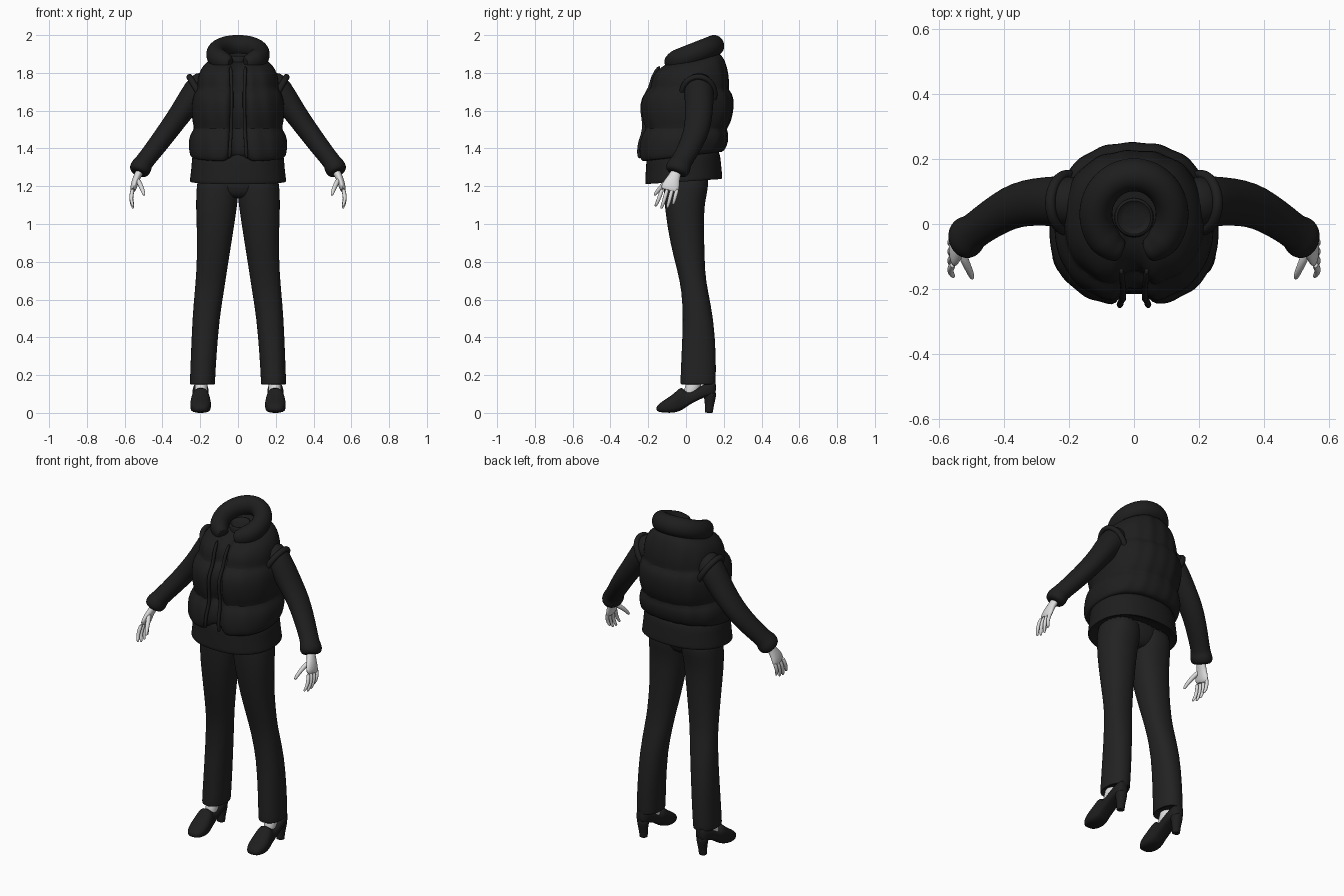
import bpy, math
from mathutils import Vector


def material(name, c):
    m = bpy.data.materials.new(name)
    m.diffuse_color = (c[0], c[1], c[2], 1)
    return m


BLACK = material("black_fabric", (0.013, 0.013, 0.013))
PANTS = material("soft_black", (0.016, 0.016, 0.016))
SKIN = material("pale_grey", (0.72, 0.72, 0.72))


def loft(name, rings, mat, mirror=False, closed=False, sub=1):
    """Skin a list of equal rings, cap the ends, optionally mirror in x."""
    n, k = len(rings[0]), len(rings)
    verts = [p for r in rings for p in r]
    faces = []
    for i in range(k if closed else k - 1):
        a, b = i * n, (i + 1) % k * n
        for j in range(n):
            q = (j + 1) % n
            faces.append((a + j, a + q, b + q, b + j))
    if not closed:
        faces += [tuple(range(n))[::-1], tuple(range((k - 1) * n, k * n))]
    me = bpy.data.meshes.new(name)
    me.from_pydata(verts, [], faces)
    me.materials.append(mat)
    ob = bpy.data.objects.new(name, me)
    bpy.context.collection.objects.link(ob)
    # consistent outward normals
    import bmesh
    bm = bmesh.new()
    bm.from_mesh(me)
    bmesh.ops.recalc_face_normals(bm, faces=bm.faces)
    bm.to_mesh(me)
    bm.free()
    if mirror:
        ob.modifiers.new("mirror", 'MIRROR').use_mirror_merge = False
    if sub:
        s = ob.modifiers.new("smooth", 'SUBSURF')
        s.levels = s.render_levels = sub
    return ob


def spow(v, e):
    return math.copysign(abs(v) ** e, v)


def flat_ring(x0, x1, yf, yb, zf, zb, n=32, e=1.0):
    """Level or tilted oval; front height zf, back height zb."""
    out = []
    for j in range(n):
        a = 2 * math.pi * j / n
        c, s = spow(math.cos(a), e), spow(math.sin(a), e)
        t = (s + 1) / 2
        out.append(Vector(((x0 + x1) / 2 + (x1 - x0) / 2 * c,
                           yf + (yb - yf) * t, zf + (zb - zf) * t)))
    return out


def tube(name, pts, mat, up=(0, 1, 0), n=16, closed=False, **kw):
    """Oval tube through (x, y, z, radius along up, radius across)."""
    P = [Vector(p[:3]) for p in pts]
    k, rings = len(P), []
    for i, p in enumerate(pts):
        if closed:
            t = P[(i + 1) % k] - P[i - 1]
        else:
            t = P[min(i + 1, k - 1)] - P[max(i - 1, 0)]
        t.normalize()
        u = Vector(up)
        u = (u - t * u.dot(t)).normalized()
        v = t.cross(u)
        rings.append([P[i] + u * p[3] * math.cos(2 * math.pi * j / n)
                      + v * p[4] * math.sin(2 * math.pi * j / n) for j in range(n)])
    return loft(name, rings, mat, closed=closed, **kw)


# Trousers: flared legs and a pelvis
leg = [(.165, .14, .235, -.01, .135), (.15, .13, .247, -.02, .147), (.15, .121, .255, -.03, .157),
       (.17, .121, .255, -.03, .158), (.3, .114, .25, -.025, .16), (.5, .098, .242, -.015, .147),
       (.65, .073, .229, -.024, .115), (.74, .06, .221, -.043, .101), (.9, .034, .216, -.085, .097),
       (1.05, .011, .222, -.108, .095), (1.12, .001, .223, -.115, .102), (1.2, -.005, .22, -.12, .12),
       (1.28, -.01, .21, -.12, .12)]
loft("trouser_leg", [flat_ring(a, b, c, d, z, z, 24, .9) for z, a, b, c, d in leg], PANTS, mirror=True)
pelvis = [(1.135, .05, -.07, .05), (1.15, .14, -.1, .08), (1.2, .205, -.118, .108), (1.3, .21, -.12, .12)]
loft("trouser_pelvis", [flat_ring(-r, r, a, b, z, z) for z, r, a, b in pelvis], PANTS)

# Sweater hem below the vest
hem = [(1.25, 1.27, .21, -.16, .14), (1.215, 1.24, .235, -.195, .17), (1.208, 1.236, .256, -.217, .192),
       (1.22, 1.245, .256, -.217, .193), (1.29, 1.3, .247, -.213, .188),
       (1.34, 1.36, .245, -.21, .182), (1.42, 1.42, .23, -.2, .17)]
loft("sweater_hem", [flat_ring(-r, r, a, b, zf, zb, 40, .88) for zf, zb, r, a, b in hem], BLACK)

# Padded vest: front z, front y, back z, back y, half width
vest = [(1.345, -.19, 1.395, .14, .2), (1.327, -.232, 1.378, .18, .24), (1.335, -.248, 1.385, .2, .253),
        (1.37, -.256, 1.415, .217, .26), (1.44, -.25, 1.455, .225, .262), (1.485, -.232, 1.485, .222, .247),
        (1.505, -.214, 1.505, .212, .23), (1.528, -.23, 1.53, .234, .24), (1.6, -.242, 1.6, .251, .247),
        (1.66, -.241, 1.66, .253, .242), (1.7, -.218, 1.695, .24, .228), (1.717, -.188, 1.712, .222, .215),
        (1.74, -.19, 1.74, .229, .216), (1.785, -.18, 1.81, .222, .208), (1.815, -.155, 1.865, .205, .185),
        (1.845, -.12, 1.9, .185, .135), (1.86, -.08, 1.91, .15, .09)]
rings = []
for zf, yf, zb, yb, r in vest:
    ring = flat_ring(-r, r, yf, yb, zf, zb, 72, .86)
    low = max(0, (1.42 - zf) / .1)
    for v in ring:
        # open groove at the front, wider at the rounded lower corners
        if v.y < 0:
            w = max(0, min(1, (.055 + .015 * low - abs(v.x)) / .03))
            v.y += .045 * w * w * (3 - 2 * w)
            v.z += .03 * low * w
        # slight quilted puckers
        v.y += .003 * math.sin(v.x * 75 + zf * 9) * (1 if v.y > 0 else -1)
    rings.append(ring)
loft("padded_vest", rings, BLACK)

# Raised edging either side of the vest opening
edge = [(.045, -.244, 1.345), (.044, -.25, 1.38), (.04, -.244, 1.44), (.036, -.212, 1.505), (.034, -.235, 1.6),
        (.034, -.23, 1.66), (.034, -.186, 1.717), (.036, -.178, 1.78), (.04, -.135, 1.84)]
tube("vest_front_edge", [(*p, .012, .01) for p in edge], BLACK, n=8, mirror=True)

# Armhole rims
axis = Vector((.85, 0, -.5)).normalized()
side = axis.cross(Vector((0, 1, 0)))
rim = []
for i in range(24):
    a = 2 * math.pi * i / 24
    p = Vector((.205, .065, 1.69)) + Vector((0, .088 * math.cos(a), 0)) + side * .105 * math.sin(a)
    rim.append((*p, .018, .016))
tube("armhole_rim", rim, BLACK, up=axis, n=8, closed=True, mirror=True)

# Tall padded collar: tilted horseshoe open at the front
collar = []
for i in range(33):
    a = math.radians(-90 + 17 + 326 * i / 32)
    s = math.sin(a)
    end = min(1, .65 + min(i, 32 - i) * .12)
    collar.append((.118 * math.cos(a), .03 + .122 * s, 1.898 + .048 * s, .057 * end, .052 * end))
tube("padded_collar", collar, BLACK, up=(0, -.3, 1), n=16)
neck = [(1.78, .065), (1.87, .062), (1.895, .06), (1.9, .052), (1.885, .045)]
loft("neckband", [flat_ring(-r, r, .02 - r, .02 + r, z - .008, z + .008, 24) for z, r in neck], BLACK)

# Sleeves with gathered cuffs
sleeve = [(.15, .065, 1.755, .07, .075), (.2, .068, 1.725, .08, .08), (.245, .07, 1.67, .078, .07),
          (.3, .069, 1.59, .074, .061), (.36, .06, 1.508, .07, .057), (.41, .035, 1.44, .064, .054),
          (.46, .002, 1.375, .059, .051), (.5, -.028, 1.325, .056, .049), (.506, -.034, 1.314, .064, .055),
          (.518, -.043, 1.293, .067, .058), (.527, -.05, 1.275, .06, .051), (.53, -.053, 1.268, .045, .035)]
tube("sleeve", sleeve, BLACK, n=20, mirror=True)

# Hands
palm = [(.515, -.045, 1.29, .03, .024), (.532, -.06, 1.255, .03, .02), (.544, -.073, 1.225, .042, .02),
        (.553, -.083, 1.195, .05, .018), (.558, -.089, 1.172, .048, .013)]
tube("palm", palm, SKIN, n=14, mirror=True)
for i, name in enumerate(("index", "middle", "ring", "little")):
    y, length = -.127 + .026 * i, (.088, .1, .096, .078)[i]
    tip = y - .034 + .005 * i
    tube(name + "_finger", [(.556, y + .004, 1.19, .012, .012), (.566, (y * 2 + tip) / 3, 1.185 - length * .4, .0115, .0115),
                            (.564, (y + tip * 2) / 3, 1.185 - length * .75, .0105, .01),
                            (.556, tip, 1.185 - length, .008, .007),
                            (.554, tip, 1.182 - length, .004, .004)], SKIN, n=8, mirror=True)
tube("thumb", [(.535, -.08, 1.24, .016, .014), (.519, -.115, 1.212, .015, .014), (.506, -.145, 1.183, .012, .012),
               (.498, -.164, 1.157, .009, .009), (.496, -.168, 1.15, .004, .004)], SKIN, n=8, mirror=True)

# Heeled shoes: y, half width, sole height, top height
shoe = [(-.157, .02, .014, .03), (-.145, .04, .004, .048), (-.105, .056, 0, .075), (-.065, .056, 0, .1),
        (-.03, .049, .01, .138), (-.015, .046, .02, .13), (.005, .044, .034, .108), (.04, .043, .056, .12),
        (.1, .044, .085, .155), (.14, .038, .09, .175), (.16, .02, .1, .175)]
rings = []
for y, w, z0, z1 in shoe:
    ring = []
    for j in range(20):
        a = 2 * math.pi * j / 20
        s = spow(math.sin(a), .45 if math.sin(a) < 0 else 1)
        ring.append(Vector((.198 + w * spow(math.cos(a), .8), y, (z0 + z1) / 2 + (z1 - z0) / 2 * s)))
    rings.append(ring)
loft("shoe", rings, BLACK, mirror=True)
tube("shoe_heel", [(.198, .122, .12, .04, .04), (.198, .128, .085, .033, .034), (.198, .124, .045, .025, .026),
                   (.198, .121, .004, .022, .024), (.198, .121, 0, .022, .024)], BLACK, n=12, mirror=True)
tube("ankle", [(.195, .01, .075, .035, .034), (.195, .035, .13, .042, .034), (.195, .055, .2, .04, .034)],
     SKIN, n=14, mirror=True)

# Smooth shading with crisp sharp edges
for ob in bpy.context.collection.objects:
    ob.select_set(True)
    bpy.context.view_layer.objects.active = ob
bpy.ops.object.shade_smooth_by_angle(angle=math.radians(60))
